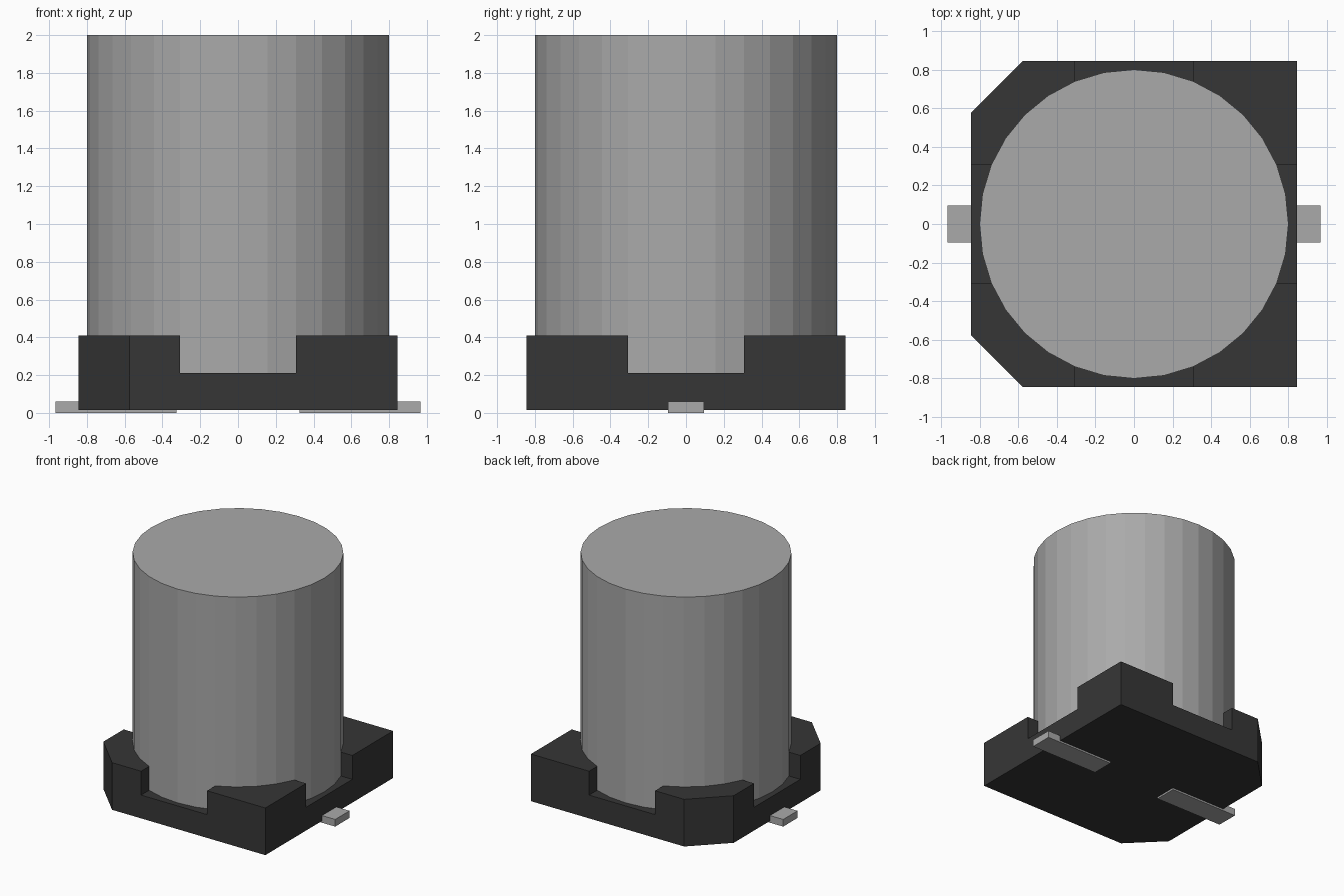
import bpy
import bmesh
from math import radians, cos, sin

cube = bpy.data.objects.get("Cube")
if cube:
    bpy.data.objects.remove(cube, do_unlink=True)


def material(name, value):
    mat = bpy.data.materials.new(name)
    mat.use_nodes = True
    colour = (value, value, value, 1.0)
    mat.diffuse_color = colour
    mat.node_tree.nodes["Principled BSDF"].inputs["Base Color"].default_value = colour
    return mat


def prism(name, outline, z0, z1, mat):
    """Extrude a flat outline from z0 up to z1."""
    bm = bmesh.new()
    face = bm.faces.new([bm.verts.new((x, y, z0)) for x, y in outline])
    top = bmesh.ops.extrude_face_region(bm, geom=[face])
    verts = [v for v in top["geom"] if isinstance(v, bmesh.types.BMVert)]
    bmesh.ops.translate(bm, verts=verts, vec=(0, 0, z1 - z0))
    bmesh.ops.recalc_face_normals(bm, faces=bm.faces)
    mesh = bpy.data.meshes.new(name)
    bm.to_mesh(mesh)
    bm.free()
    mesh.materials.append(mat)
    obj = bpy.data.objects.new(name, mesh)
    bpy.context.collection.objects.link(obj)
    return obj


metal = material("light grey metal", 0.40)
plastic = material("dark plastic", 0.037)

R = 0.80        # can radius
H = 0.845       # half width of the base
C = 0.575       # where the corner chamfers start
STEP = 11.25    # one facet of the 32-sided can
Z0, Z_FLOOR, Z_POST = 0.015, 0.21, 0.41


def arc(start, count):
    angles = [radians(start + i * STEP) for i in range(count)]
    return [(R * cos(a), R * sin(a)) for a in angles]


# Can
prism("can", arc(0, 32), Z_FLOOR, 2.0, metal)

# Base plate, chamfered on the -x side
prism("base_plate", [(H, -H), (H, H), (-C, H), (-H, C), (-H, -C), (-C, -H)],
      Z0, Z_FLOOR, plastic)

# Corner posts, hollowed to follow the can
inner = arc(22.5, 5)
notch = inner[0][1]
for sx, side in ((1, "left"), (-1, "right")):
    corner = [(H, H)] if sx > 0 else [(C, H), (H, C)]
    post = inner + [(notch, H)] + corner + [(H, notch)]
    for sy, end in ((-1, "front"), (1, "back")):
        prism(f"{end}_{side}_post", [(sx * x, sy * y) for x, y in post],
              Z_FLOOR, Z_POST, plastic)

    # Flat contact lead
    lead = [(0.325, -0.095), (0.967, -0.095), (0.967, 0.095), (0.325, 0.095)]
    prism(f"{side}_lead", [(sx * x, y) for x, y in lead], 0.0, 0.06, metal)
